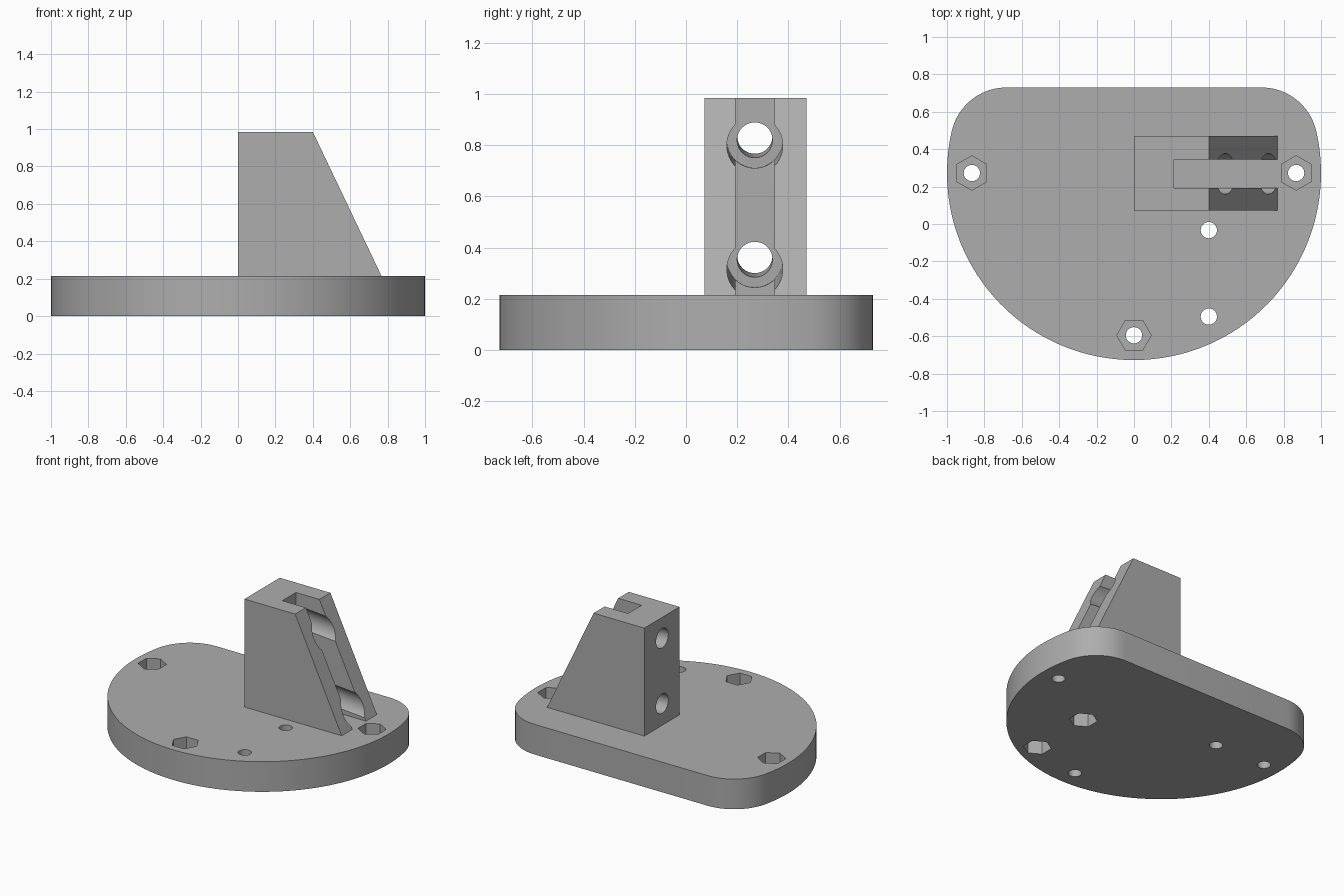
import bpy, bmesh, math
from mathutils import Vector

if "Cube" in bpy.data.objects:
    bpy.data.objects.remove(bpy.data.objects["Cube"])

grey = bpy.data.materials.new("plain grey")
grey.diffuse_color = (0.42, 0.42, 0.42, 1)
grey.use_nodes = True
grey.node_tree.nodes["Principled BSDF"].inputs["Base Color"].default_value = grey.diffuse_color

CY = 0.2725         # centre line of the disc and the tower
BASE_H = 0.215
TOP_H = 0.985


def extrude(name, pts, vec):
    """Solid made by sweeping a closed outline along vec."""
    bm = bmesh.new()
    face = bm.faces.new([bm.verts.new(p) for p in pts])
    res = bmesh.ops.extrude_face_region(bm, geom=[face])
    bmesh.ops.translate(bm, verts=[v for v in res["geom"] if isinstance(v, bmesh.types.BMVert)], vec=vec)
    bmesh.ops.recalc_face_normals(bm, faces=bm.faces)
    me = bpy.data.meshes.new(name)
    bm.to_mesh(me)
    bm.free()
    me.materials.append(grey)
    ob = bpy.data.objects.new(name, me)
    bpy.context.collection.objects.link(ob)
    return ob


def prism(x, y, z0, z1, r, n, turn=0.0):
    """Upright cutter with n sides."""
    ring = [(x + r * math.cos(turn + math.tau * i / n),
             y + r * math.sin(turn + math.tau * i / n), z0) for i in range(n)]
    return extrude("cutter", ring, (0, 0, z1 - z0))


def bore(p0, p1, r, n=48):
    """Round cutter running from p0 to p1."""
    p0, p1 = Vector(p0), Vector(p1)
    d = p1 - p0
    u = Vector((0, 1, 0))
    w = d.normalized().cross(u)
    ring = [p0 + r * (u * math.cos(math.tau * i / n) + w * math.sin(math.tau * i / n)) for i in range(n)]
    return extrude("cutter", ring, d)


def cut(ob, cutters):
    """Subtract the cutters, then remove them."""
    bpy.context.view_layer.objects.active = ob
    for c in cutters:
        c.hide_render = True
        m = ob.modifiers.new("cut", "BOOLEAN")
        m.operation, m.solver, m.object = "DIFFERENCE", "EXACT", c
        bpy.ops.object.modifier_apply(modifier=m.name)
        bpy.data.objects.remove(c)


def shade(ob):
    bpy.ops.object.select_all(action="DESELECT")
    ob.select_set(True)
    bpy.context.view_layer.objects.active = ob
    bpy.ops.object.shade_smooth_by_angle(angle=math.radians(30))


# Base: disc with a flat back edge and rounded corners
R, FLAT, FR = 1.0, 0.73, 0.30
fy = FLAT - FR
fx = math.sqrt((R - FR) ** 2 - (fy - CY) ** 2)
a0 = math.atan2(fy - CY, fx)
outline = []
for i in range(13):                      # left corner
    a = math.pi / 2 + (math.pi / 2 - a0) * i / 12
    outline.append((-fx + FR * math.cos(a), fy + FR * math.sin(a), 0))
for i in range(1, 72):                   # main arc
    a = math.pi - a0 + (math.pi + 2 * a0) * i / 72
    outline.append((R * math.cos(a), CY + R * math.sin(a), 0))
for i in range(13):                      # right corner
    a = a0 + (math.pi / 2 - a0) * i / 12
    outline.append((fx + FR * math.cos(a), fy + FR * math.sin(a), 0))
base = extrude("base", outline, (0, 0, BASE_H))

HOLE, HEX, DEPTH = 0.0435, 0.092, 0.1
cutters = []
# Through holes with hexagonal pockets on top
for x, y, turn in ((-0.867, CY, math.pi / 6), (0.867, CY, math.pi / 6), (0, -0.595, 0)):
    cutters.append(prism(x, y, -0.1, 0.4, HOLE, 32))
    cutters.append(prism(x, y, BASE_H - DEPTH, 0.4, HEX, 6, turn))
# Through holes with hexagonal pockets underneath
for y in (-0.033, -0.495):
    cutters.append(prism(0.4, y, -0.1, 0.4, HOLE, 32))
    cutters.append(prism(0.4, y, -0.1, DEPTH, HEX, 6, math.pi / 6))
# Blind hole underneath
cutters.append(prism(-0.467, CY - 0.005, -0.1, 0.15, HOLE, 32))
cut(base, cutters)
shade(base)

# Tower: sloped block with an open slot
side = [(0, BASE_H), (0.767, BASE_H), (0.4, TOP_H), (0, TOP_H)]
tower = extrude("tower", [(x, 0.073, z) for x, z in side], (0, 0.397, 0))
SLOT_X = 0.215
slot = extrude("cutter", [(x, 0.193, z) for x, z in
               ((SLOT_X, 0.1), (1, 0.1), (1, 1.2), (SLOT_X, 1.2))], (0, 0.153, 0))
cutters = [slot]
# Slightly tilted screw holes with wide counterbores
TILT = 0.075
for z in (0.836, 0.370):
    def at(x):
        return (x, 0.2685, z - TILT * x)
    cutters.append(bore(at(-0.1), at(0.5), 0.069))
    cutters.append(bore(at(SLOT_X), at(1.0), 0.109))
cut(tower, cutters)
shade(tower)
